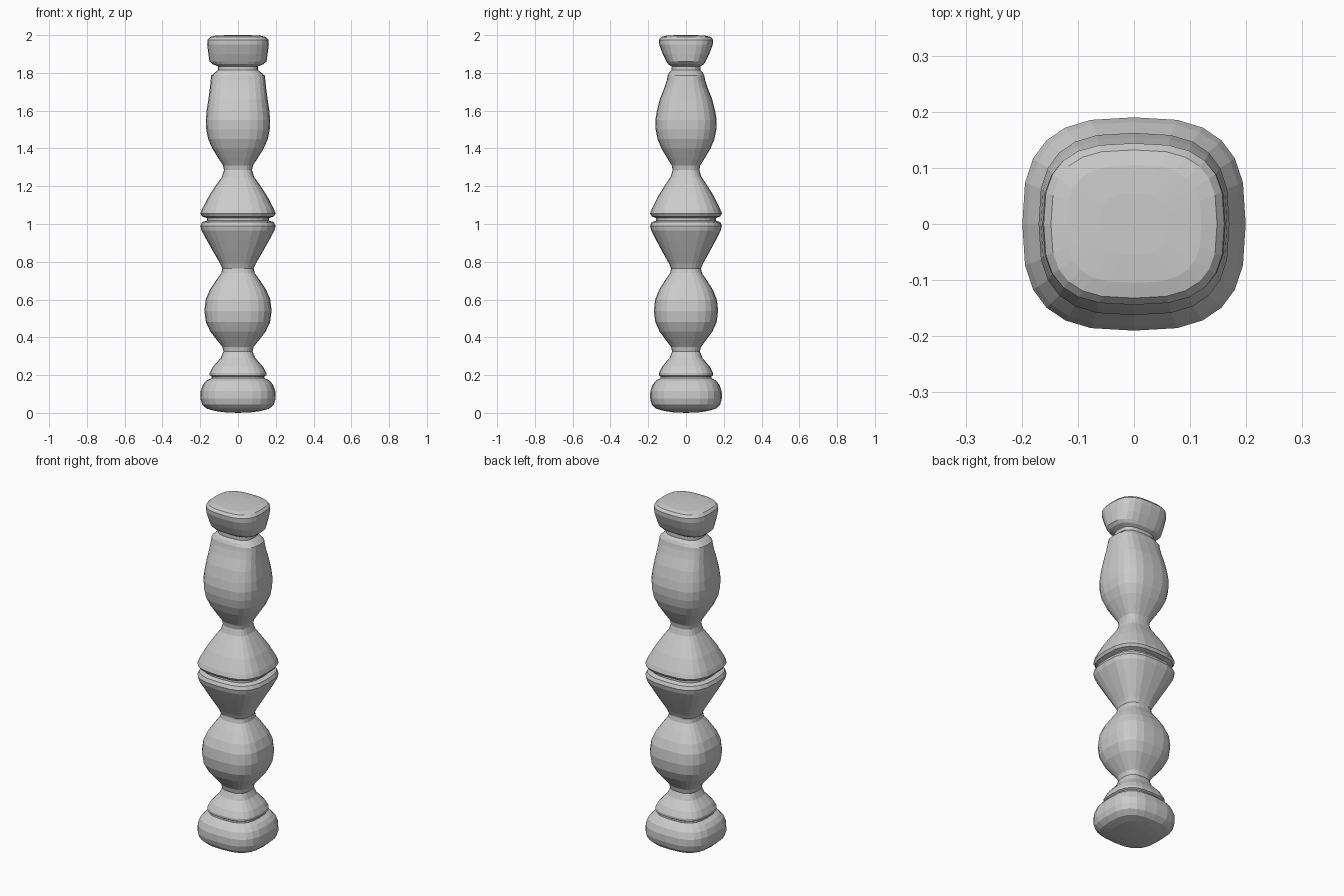
import bpy, bmesh, math

SIDES = 24
SQUARE = 2.85      # superellipse exponent: rounded square section
DEPTH = 0.955      # default depth / width ratio

# Profile of each section: (height, half width[, half depth])
base = [(0.003, 0.07), (0.010, 0.12), (0.022, 0.165), (0.045, 0.19), (0.075, 0.199),
        (0.115, 0.198), (0.150, 0.185), (0.172, 0.165), (0.184, 0.14)]
foot_cone = [(0.193, 0.140), (0.199, 0.15), (0.212, 0.15), (0.245, 0.132),
             (0.290, 0.092), (0.325, 0.077)]
lower_ball = [(0.350, 0.083), (0.390, 0.115), (0.430, 0.146), (0.480, 0.17), (0.540, 0.178),
              (0.600, 0.171), (0.650, 0.15), (0.700, 0.117), (0.740, 0.088)]
middle_cones = [(0.765, 0.083), (0.79, 0.094), (0.85, 0.129), (0.91, 0.163), (0.965, 0.193),
                (0.99, 0.199), (1.01, 0.19), (1.018, 0.165), (1.032, 0.165),
                (1.04, 0.19), (1.055, 0.199), (1.08, 0.19), (1.15, 0.153),
                (1.20, 0.120), (1.25, 0.085), (1.285, 0.074)]
upper_vase = [(1.31, 0.079), (1.35, 0.105), (1.40, 0.136), (1.45, 0.158), (1.50, 0.168),
              (1.55, 0.170), (1.60, 0.166, 0.154), (1.66, 0.157, 0.139),
              (1.72, 0.149, 0.115), (1.76, 0.145, 0.102), (1.785, 0.142, 0.097),
              (1.80, 0.125, 0.09), (1.815, 0.105, 0.077)]
top_cap = [(1.835, 0.105, 0.077), (1.846, 0.135, 0.095), (1.86, 0.151, 0.103),
           (1.90, 0.157, 0.123), (1.95, 0.163, 0.142), (1.975, 0.161, 0.144),
           (1.99, 0.148, 0.132), (1.997, 0.12, 0.105), (2.0, 0.06, 0.055)]


def sq(v):
    return math.copysign(abs(v) ** (2 / SQUARE), v)


def section(bm, z, a, b=None):
    b = a * DEPTH if b is None else b
    ring = []
    for i in range(SIDES):
        t = 2 * math.pi * i / SIDES
        ring.append(bm.verts.new((a * sq(math.cos(t)), b * sq(math.sin(t)), z)))
    return ring


# Loft the turned post as one continuous skin
bm = bmesh.new()
profile = base + foot_cone + lower_ball + middle_cones + upper_vase + top_cap
rings = [section(bm, *p) for p in profile]
for low, high in zip(rings, rings[1:]):
    for i in range(SIDES):
        j = (i + 1) % SIDES
        bm.faces.new((low[i], low[j], high[j], high[i]))

# Close the bottom and top
for ring, z in ((rings[0], 0.0), (rings[-1], 2.0)):
    c = bm.verts.new((0, 0, z))
    for i in range(SIDES):
        bm.faces.new((ring[i], ring[(i + 1) % SIDES], c))
bmesh.ops.recalc_face_normals(bm, faces=bm.faces)

mesh = bpy.data.meshes.new("turned_post")
bm.to_mesh(mesh)
bm.free()
post = bpy.data.objects.new("turned_post", mesh)
bpy.context.collection.objects.link(post)
